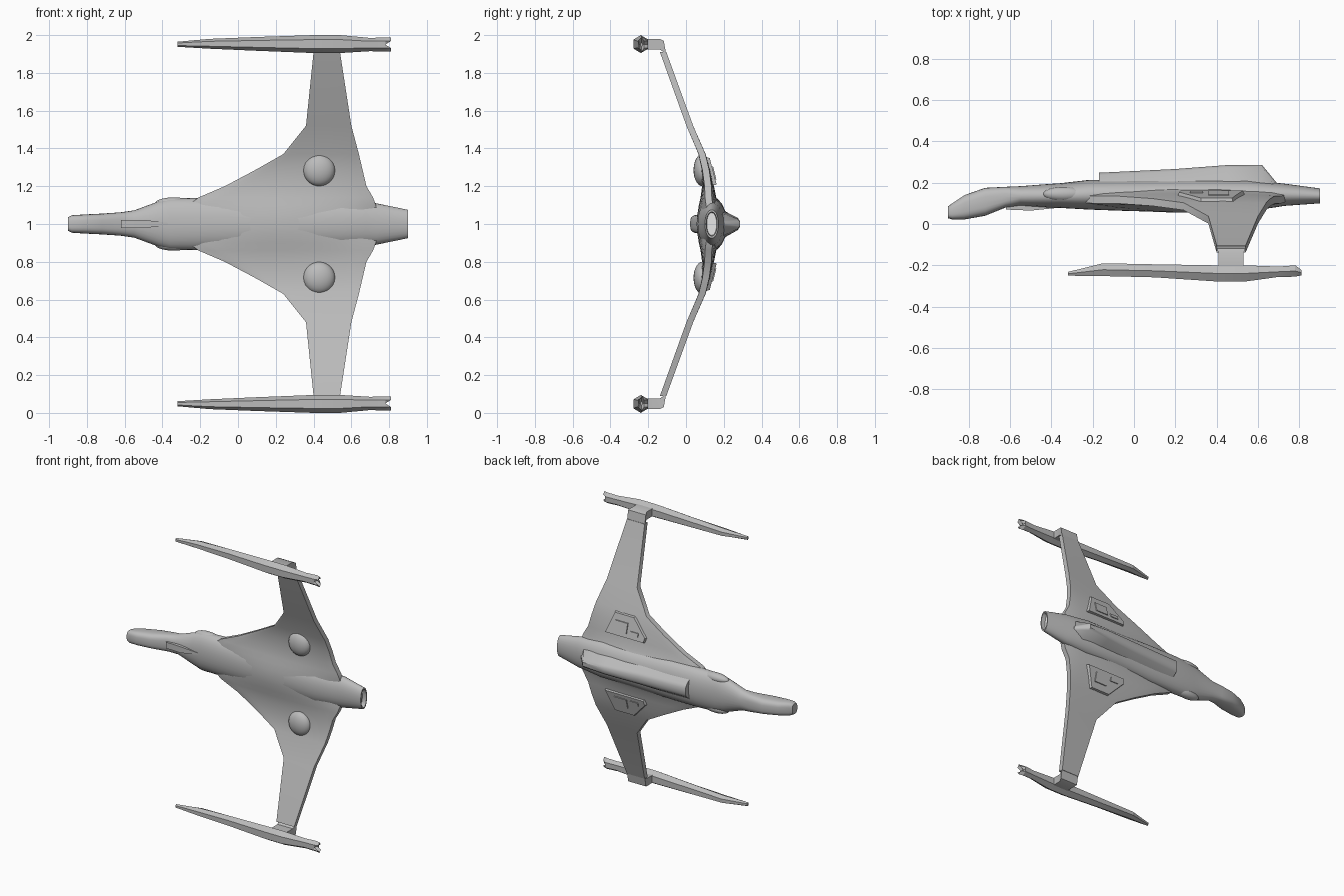
import bpy, bmesh, math
from mathutils import Vector

cube = bpy.data.objects.get("Cube")
if cube:
    bpy.data.objects.remove(cube, do_unlink=True)


def material(name, c):
    m = bpy.data.materials.new(name)
    m.use_nodes = True
    m.diffuse_color = (*c, 1)
    m.node_tree.nodes["Principled BSDF"].inputs["Base Color"].default_value = (*c, 1)
    return m


hull = material("hull grey", (0.5, 0.5, 0.5))
glow = material("engine pale grey", (0.85, 0.85, 0.85))


def finish(bm, name, mirror=True, angle=35):
    """Place a mesh on the ship's centre line, smooth it and mirror it across the span."""
    bmesh.ops.recalc_face_normals(bm, faces=bm.faces)
    mesh = bpy.data.meshes.new(name)
    bm.to_mesh(mesh)
    bm.free()
    obj = bpy.data.objects.new(name, mesh)
    bpy.context.collection.objects.link(obj)
    obj.location.z = 1
    mesh.materials.append(hull)
    bpy.ops.object.select_all(action='DESELECT')
    obj.select_set(True)
    bpy.context.view_layer.objects.active = obj
    bpy.ops.object.shade_smooth_by_angle(angle=math.radians(angle))
    if mirror:
        mod = obj.modifiers.new("mirror", 'MIRROR')
        mod.use_axis = (False, False, True)
    return obj


def loft(name, rings, start=True, end=True, **kw):
    """Skin a run of closed rings of equal length."""
    bm = bmesh.new()
    loops = [[bm.verts.new(p) for p in ring] for ring in rings]
    for a, b in zip(loops, loops[1:]):
        for i in range(len(a)):
            j = (i + 1) % len(a)
            bm.faces.new((a[i], a[j], b[j], b[i]))
    if start:
        bm.faces.new(loops[0])
    if end:
        bm.faces.new(loops[-1])
    return finish(bm, name, **kw)


def oval(x, w, low, high, power=1.0, n=28):
    ring = []
    for i in range(n):
        a = math.tau * i / n
        c, s = math.cos(a), math.sin(a)
        y = (low + high) / 2 + (high - low) / 2 * math.copysign(abs(c) ** power, c)
        ring.append((x, y, w * math.copysign(abs(s) ** power, s)))
    return ring


# Fuselage: x, half width, belly, back
stations = [(-.9, .036, .028, .085), (-.88, .046, .022, .1), (-.82, .05, .022, .14),
            (-.72, .055, .04, .175), (-.62, .062, .08, .18), (-.55, .072, .088, .183),
            (-.42, .12, .08, .193), (-.36, .135, .078, .197), (-.22, .138, .07, .213),
            (0, .14, .062, .215), (.3, .13, .058, .218), (.55, .13, .062, .215),
            (.68, .115, .08, .2), (.73, .11, .088, .195), (.9, .075, .1, .172),
            (.9, .064, .107, .165), (.87, .06, .11, .162)]
body = loft("fuselage", [oval(*s, power=.65 if s[0] < -.6 else .95) for s in stations],
            mirror=False)
body.data.materials.append(glow)
for f in body.data.polygons:
    if f.normal.x > .95 and abs(f.center.x - .87) < .005:
        f.material_index = 1

# Wing: span, leading x, trailing x, lower y, upper y
wing = [(0, -.3, .74, .056, .235), (.05, -.3, .74, .06, .212), (.1, -.26, .73, .068, .18),
        (.14, -.21, .715, .077, .16), (.2, -.07, .68, .085, .148), (.285, .09, .66, .082, .128),
        (.37, .24, .64, .066, .104), (.52, .36, .60, .002, .038), (.91, .40, .54, -.138, -.104)]


def wing_ring(s, lead, trail, low, high, n=16):
    mid, half = (low + high) / 2, (high - low) / 2
    edge = min(half, .018)
    lower, upper = [], []
    for i in range(n + 1):
        f = i / n
        h = edge + (half - edge) * math.sin(math.pi * f) ** .6
        x = lead + (trail - lead) * f
        lower.append((x, mid - h, s))
        upper.append((x, mid + h, s))
    return lower + upper[::-1]


loft("wings", [wing_ring(*w) for w in wing], start=False)


def bar(x, y0, y1, s0, s1):
    return [(x, y0, s0), (x, y1, s0), (x, y1, s1), (x, y0, s1)]


# Wing tip elbows that carry the engine pods
loft("wing_tip_elbows", [
    [(x, y, s) for x, s in ((a, .98), (b, .98), (b, .925), (a, .925))]
    for a, b, y in ((.41, .53, -.215), (.41, .53, -.14))] + [
    [(.4, -.118, .97), (.54, -.118, .97), (.54, -.105, .9), (.4, -.105, .9)]])


# Slim engine pods: x, outer y, inner y, lower span, upper span
def pod_ring(x, y0, y1, s0, s1, notch=0):
    ym, sm, q = (y0 + y1) / 2, (s0 + s1) / 2, (s1 - s0) * .25
    return [(x - notch, y0, sm), (x, y0, sm + q), (x, ym, s1), (x, y1, sm + q),
            (x - notch, y1, sm), (x, y1, sm - q), (x, ym, s0), (x, y0, sm - q)]


pods = [(-.32, -.25, -.232, .938, .965), (-.15, -.252, -.19, .928, .98),
        (.1, -.258, -.195, .917, .99), (.4, -.278, -.2, .905, 1), (.54, -.278, -.2, .905, 1),
        (.7, -.256, -.206, .915, .985), (.78, -.255, -.2, .912, .988),
        (.81, -.248, -.222, .912, .988, .03), (.77, -.242, -.23, .94, .96)]
loft("engine_pods", [pod_ring(*p) for p in pods], angle=15)

# Raised spine along the back
spine = [(-.17, .045, .248), (.2, .04, .266), (.45, .033, .285), (.62, .026, .285), (.69, .015, .2)]
loft("spine", [[(x, .17, -w - .05), (x, y - .012, -w), (x, y, -w * .5),
                (x, y, w * .5), (x, y - .012, w), (x, .17, w + .05)] for x, w, y in spine],
     mirror=False)

# Keel rail under the neck
loft("keel_rail", [bar(x, y, .11, -w, w) for x, y, w in
                   ((-.62, .07, .022), (-.5, .065, .022), (-.37, .078, .006))], mirror=False)


# Raised hatches on the back of each wing, with two small plates on top
def back_y(s):
    return .155 - (s - .19) * .26


def hatch(name, outline, low, high, inset):
    cx = sum(p[0] for p in outline) / len(outline)
    cs = sum(p[1] for p in outline) / len(outline)
    rings = []
    for lift, k in ((low, 1), (high, 1 - inset)):
        pts = [(cx + (x - cx) * k, cs + (s - cs) * k) for x, s in outline]
        rings.append([(x, back_y(s) + lift, s) for x, s in pts])
    loft(name, rings, angle=10)


hatch("wing_hatches", [(.21, .2), (.2, .235), (.32, .36), (.49, .36), (.55, .2)], -.04, .012, .12)
hatch("hatch_doors", [(.36, .235), (.36, .305), (.46, .305), (.46, .235)], .01, .018, .03)
hatch("hatch_vents", [(.27, .235), (.27, .26), (.335, .26), (.335, .235)], .01, .018, .03)


def ellipsoid(name, centre, size):
    bm = bmesh.new()
    bmesh.ops.create_uvsphere(bm, u_segments=24, v_segments=14, radius=1)
    for v in bm.verts:
        v.co = Vector(a * b for a, b in zip(v.co, size)) + Vector(centre)
    return finish(bm, name)


# Belly domes and shoulder fairings
ellipsoid("belly_domes", (.43, .085, .285), (.084, .045, .084))
ellipsoid("shoulder_fairings", (-.34, .145, .108), (.1, .035, .033))
